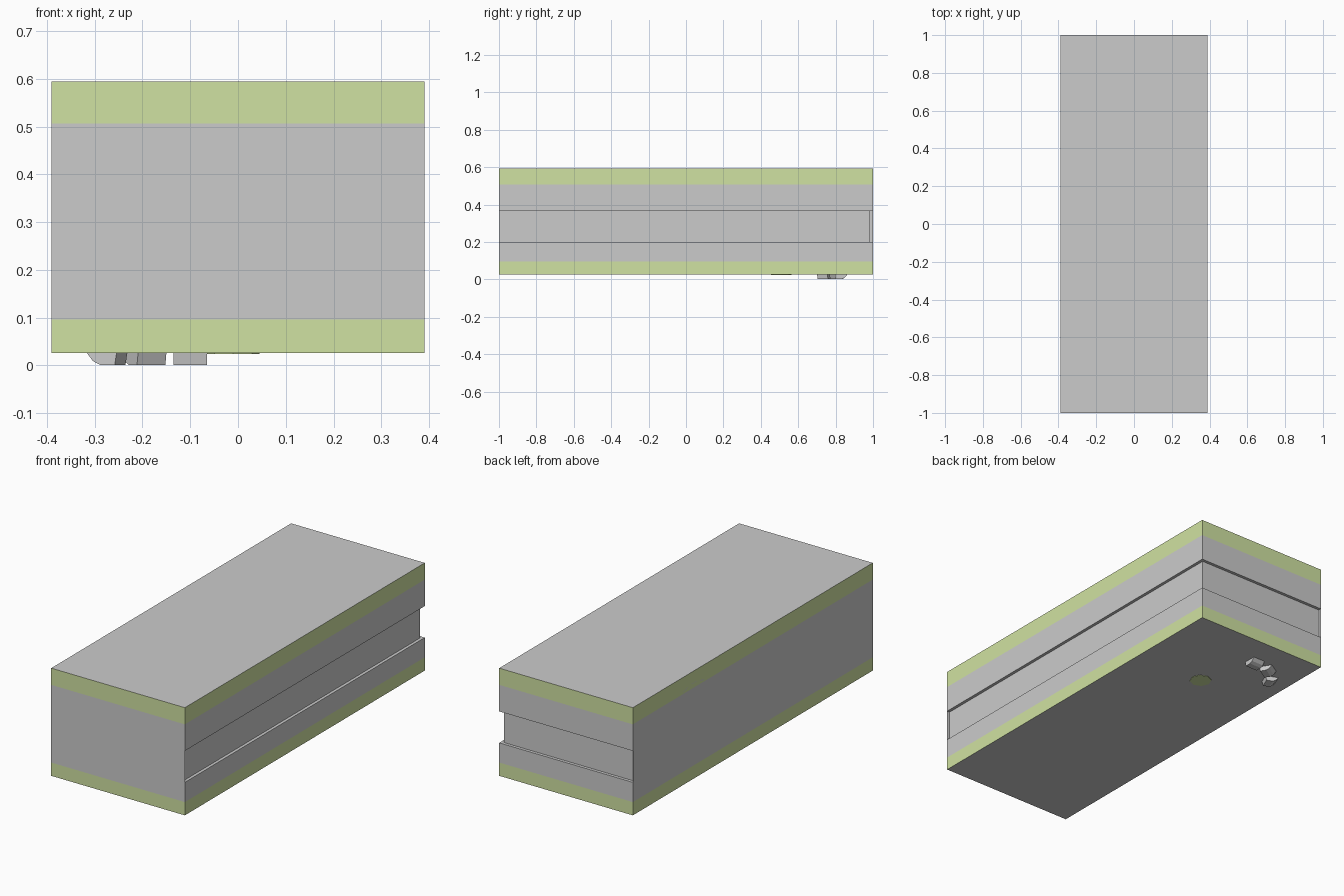
import bpy, bmesh
from math import sin, cos, pi, radians

if "Cube" in bpy.data.objects:
    bpy.data.objects.remove(bpy.data.objects["Cube"])

green = bpy.data.materials.new("olive")
green.diffuse_color = (0.63, 0.76, 0.36, 1)
green.use_nodes = True
green.node_tree.nodes["Principled BSDF"].inputs["Base Color"].default_value = green.diffuse_color
grey = bpy.data.materials.new("grey")
grey.diffuse_color = (0.8, 0.8, 0.8, 1)
grey.use_nodes = True
grey.node_tree.nodes["Principled BSDF"].inputs["Base Color"].default_value = grey.diffuse_color

X, Y, D = 0.39, 1.0, 0.016   # half width, half length, groove depth


def finish(bm, name, mats=()):
    bmesh.ops.recalc_face_normals(bm, faces=bm.faces)
    me = bpy.data.meshes.new(name)
    bm.to_mesh(me)
    bm.free()
    for m in mats:
        me.materials.append(m)
    ob = bpy.data.objects.new(name, me)
    bpy.context.collection.objects.link(ob)
    return ob


# Main shell: stacked outline rings, coloured bands, groove on right and back
levels = [(0.026, 0), (0.096, 0), (0.2, 0), (0.2, D),
          (0.366, D), (0.366, 0), (0.506, 0), (0.594, 0)]
bm = bmesh.new()
rings = [[bm.verts.new(c) for c in ((-X, -Y, z), (X - d, -Y, z),
                                    (X - d, Y - d, z), (-X, Y - d, z))]
         for z, d in levels]
for i, (a, b) in enumerate(zip(rings, rings[1:])):
    ledge = levels[i][0] == levels[i + 1][0]
    for s in ((1, 2) if ledge else range(4)):
        t = (s + 1) % 4
        f = bm.faces.new((a[s], a[t], b[t], b[s]))
        f.material_index = 1 if i in (0, 6) else 0
bm.faces.new(rings[0])
bm.faces.new(rings[-1])
finish(bm, "body_shell", (grey, green))

# Thin flanges closing the open groove ends on the front and left faces
for name, (x0, y0), (x1, y1) in (("front_flange", (X - D, -Y), (X, -Y)),
                                 ("left_flange", (-X, Y - D), (-X, Y))):
    bm = bmesh.new()
    bm.faces.new([bm.verts.new(c) for c in ((x0, y0, 0.2), (x1, y1, 0.2),
                                            (x1, y1, 0.366), (x0, y0, 0.366))])
    finish(bm, name)

# Three bevelled lugs set along an arc below the underside
for i, (x, y, ang, length) in enumerate(((-0.10, 0.825, 0, 0.07),
                                         (-0.195, 0.81, 32, 0.07),
                                         (-0.27, 0.74, 68, 0.06))):
    bm = bmesh.new()
    prof = [(-0.03, 0.03), (-0.025, 0), (0.008, 0), (0.024, 0.008), (0.042, 0.03)]
    face = bm.faces.new([bm.verts.new((-length / 2, v, z)) for v, z in prof])
    ext = bmesh.ops.extrude_face_region(bm, geom=[face])["geom"]
    bmesh.ops.translate(bm, vec=(length, 0, 0),
                        verts=[g for g in ext if isinstance(g, bmesh.types.BMVert)])
    ob = finish(bm, f"underside_lug_{i + 1}")
    ob.location = (x, y, 0.001)
    ob.rotation_euler.z = radians(ang)

# Small olive disc in the underside
bm = bmesh.new()
bmesh.ops.create_cone(bm, cap_ends=True, segments=8, radius1=0.055,
                      radius2=0.055, depth=0.004)
finish(bm, "underside_disc", (green,)).location = (-0.01, 0.51, 0.026)

# Fine broken arc just breaking the left face
bm = bmesh.new()
for k in range(9):
    a0 = radians(-48 + k * 19)
    a1 = a0 + radians(11)
    pts = [(r, a) for r, a in ((0.212, a0), (0.212, a1), (0.215, a1), (0.215, a0))]
    bm.faces.new([bm.verts.new((-X - 0.001, 0.495 + r * cos(a), 0.32 + r * sin(a)))
                  for r, a in pts])
finish(bm, "left_arc_trim")
